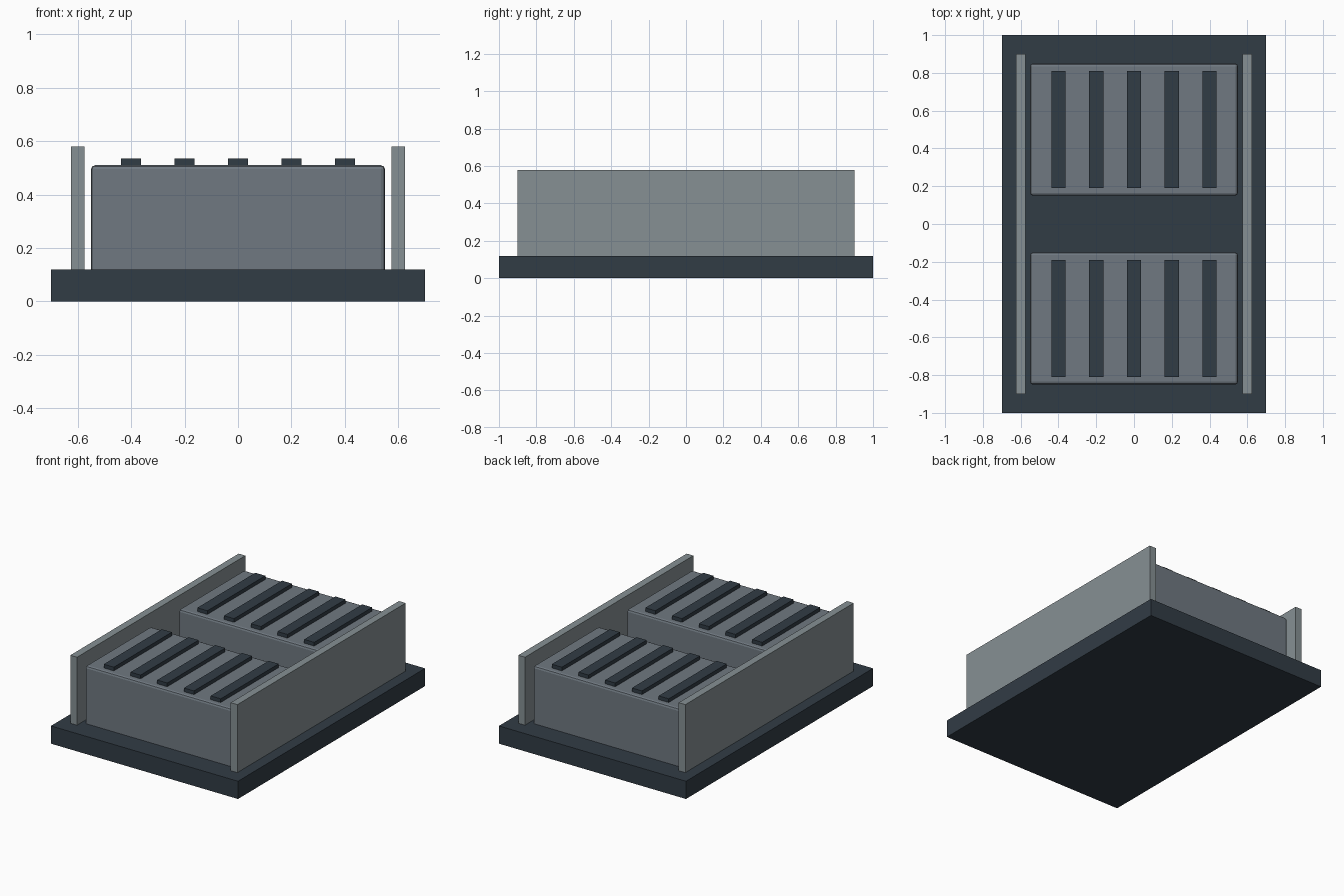
import bpy

if "Cube" in bpy.data.objects:
    bpy.data.objects.remove(bpy.data.objects["Cube"])


def material(name, rgb):
    mat = bpy.data.materials.new(name)
    mat.diffuse_color = (*rgb, 1)
    mat.use_nodes = True
    mat.node_tree.nodes["Principled BSDF"].inputs["Base Color"].default_value = mat.diffuse_color
    return mat


DARK = material("dark_slate", (0.031, 0.045, 0.06))
MID = material("mid_grey", (0.16, 0.19, 0.22))
LIGHT = material("light_grey", (0.24, 0.28, 0.295))


def box(name, lo, hi, mat, bevel=0):
    """Axis-aligned box between two corners, optionally with rounded edges."""
    bpy.ops.mesh.primitive_cube_add(
        size=1, location=[(a + b) / 2 for a, b in zip(lo, hi)])
    ob = bpy.context.object
    ob.name = name
    ob.scale = [b - a for a, b in zip(lo, hi)]
    bpy.ops.object.transform_apply(location=False, rotation=False, scale=True)
    ob.data.materials.append(mat)
    if bevel:
        mod = ob.modifiers.new("rounded_edges", 'BEVEL')
        mod.width = bevel
        mod.segments = 2
    return ob


# Base slab
box("base", (-0.7, -1, 0), (0.7, 1, 0.12), DARK)

# Upright side panels
for side, x in (("left", -0.6), ("right", 0.6)):
    box(side + "_panel", (x - 0.025, -0.9, 0.12), (x + 0.025, 0.9, 0.58), LIGHT)

# Two housings, each with five raised slats
for end, y in (("front", -0.5), ("back", 0.5)):
    box(end + "_housing", (-0.55, y - 0.35, 0.10), (0.55, y + 0.35, 0.51),
        MID, bevel=0.015)
    for i in range(5):
        x = -0.4 + 0.2 * i
        box(f"{end}_slat_{i + 1}", (x - 0.0375, y - 0.31, 0.495),
            (x + 0.0375, y + 0.31, 0.535), DARK)
